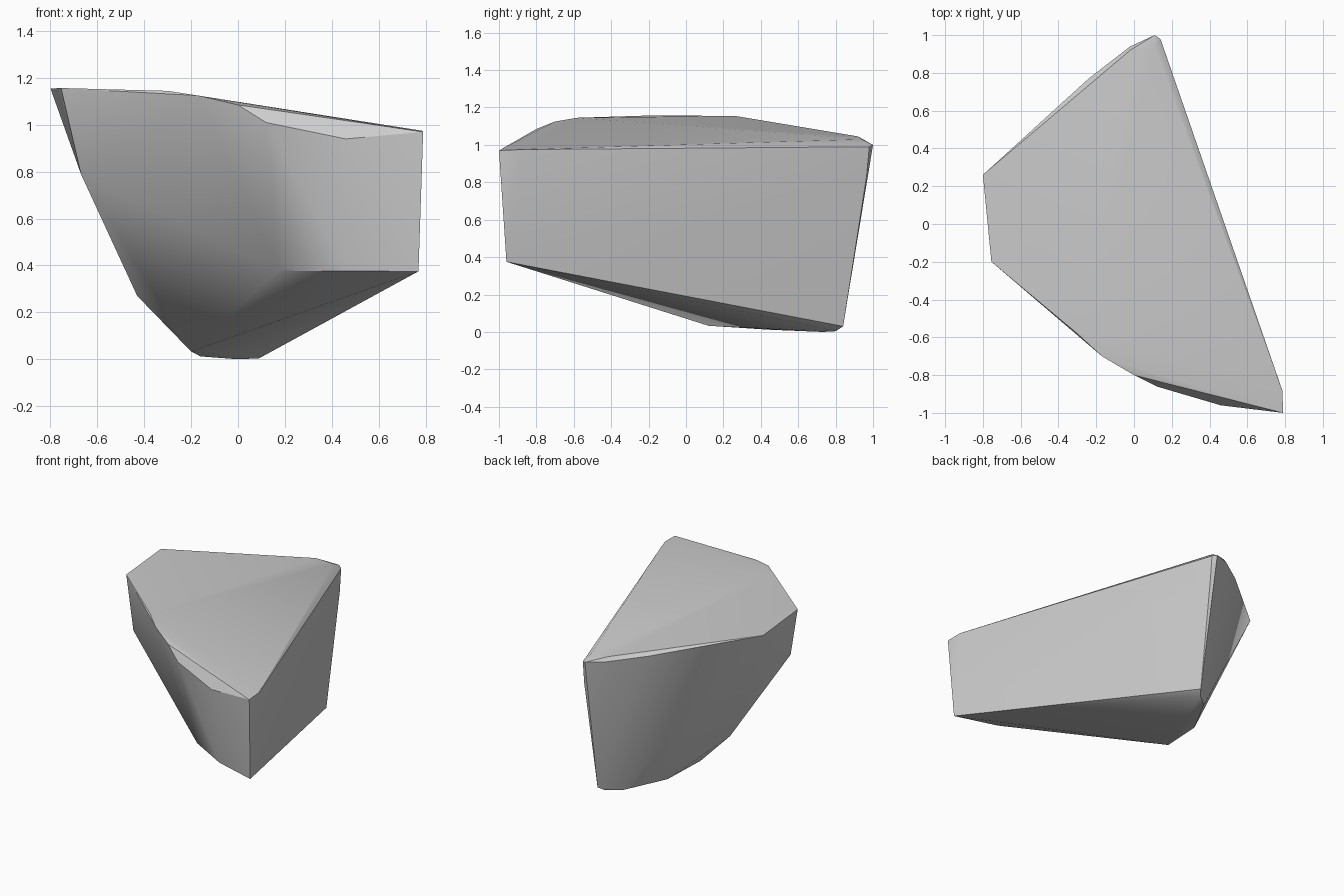
import bpy, bmesh, math
from mathutils import Vector

cube = bpy.data.objects.get("Cube")
if cube:
    bpy.data.objects.remove(cube, do_unlink=True)

# Plain stone colour
stone = bpy.data.materials.new("light_grey_stone")
stone.use_nodes = True
grey = (0.6, 0.6, 0.6, 1.0)
stone.diffuse_color = grey
stone.node_tree.nodes["Principled BSDF"].inputs["Base Color"].default_value = grey

# Corners of the rock, grouped by region
top_rim = [(-.8, .26, 1.155), (-.755, -.2, 1.157), (-.3, -.58, 1.145),
           (-.17, -.7, 1.125), (0, -.8, 1.085), (.785, -.88, .975),
           (.11, .94, 1.03), (-.02, .92, 1.045), (-.28, .7, 1.08)]
back_rim = [(.11, 1, 1), (.14, .98, .99), (-.02, .94, 1.015),
            (-.24, .77, 1.05), (.14, .965, .83)]
front_rim = [(.12, -.86, 1.01), (.46, -.96, .94), (.79, -1, .97)]
front_foot = [(.17, -.71, .378), (.46, -.87, .376), (.77, -.96, .375),
              (.715, -.8, .385)]
side = [(-.67, -.24, .79), (-.43, .11, .27)]
base = [(-.2, .12, .033), (-.16, .44, .012), (0, .73, 0),
        (.09, .8, .004), (.12, .84, .03)]

# The rock is the convex skin around its corners
bm = bmesh.new()
for corner in top_rim + back_rim + front_rim + front_foot + side + base:
    bm.verts.new(Vector(corner))
hull = bmesh.ops.convex_hull(bm, input=bm.verts[:])
loose = [v for v in bm.verts if not v.link_faces]
bmesh.ops.delete(bm, geom=loose, context='VERTS')
bmesh.ops.recalc_face_normals(bm, faces=bm.faces[:])

mesh = bpy.data.meshes.new("rock")
bm.to_mesh(mesh)
bm.free()
mesh.materials.append(stone)
rock = bpy.data.objects.new("rock", mesh)
bpy.context.collection.objects.link(rock)

# Soft shading with crisp ridges
bpy.ops.object.select_all(action='DESELECT')
rock.select_set(True)
bpy.context.view_layer.objects.active = rock
bpy.ops.object.shade_smooth_by_angle(angle=math.radians(30))
